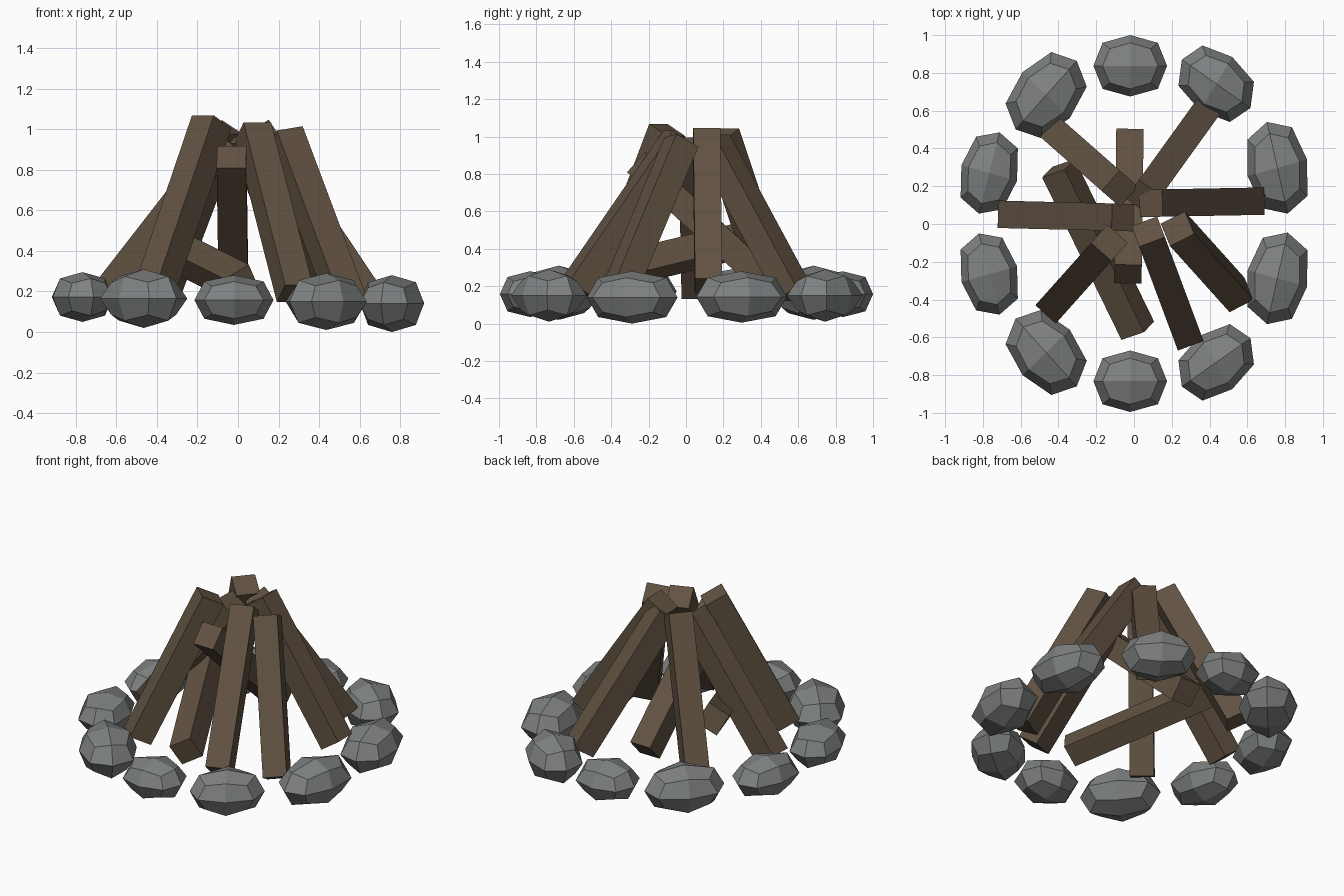
import bpy, bmesh, math
from mathutils import Vector, Matrix

if "Cube" in bpy.data.objects:
    bpy.data.objects.remove(bpy.data.objects["Cube"])


def material(name, rgb):
    m = bpy.data.materials.new(name)
    m.diffuse_color = (*rgb, 1)
    m.use_nodes = True
    m.node_tree.nodes["Principled BSDF"].inputs["Base Color"].default_value = m.diffuse_color
    return m


WOOD = material("wood", (0.12, 0.085, 0.055))
STONE = material("stone", (0.21, 0.22, 0.22))


def finish(bm, name, mat):
    me = bpy.data.meshes.new(name)
    bm.to_mesh(me)
    bm.free()
    me.materials.append(mat)
    ob = bpy.data.objects.new(name, me)
    bpy.context.collection.objects.link(ob)


def stone(name, lo, hi, turn):
    """Rounded 24-face boulder, turned about z and fitted to its bounds."""
    bm = bmesh.new()
    bmesh.ops.create_cube(bm, size=2)
    bmesh.ops.subdivide_edges(bm, edges=bm.edges[:], cuts=1, use_grid_fill=True)
    rot = Matrix.Rotation(math.radians(turn), 3, 'Z')
    for v in bm.verts:
        n = sum(abs(c) > 0.5 for c in v.co)
        v.co *= (1, 1, 0.75, 5 / 9)[n]
        v.co = rot @ Vector((v.co.x * 0.25, v.co.y * 0.18, v.co.z))
    lo, hi = Vector(lo), Vector(hi)
    ext = [max(v.co[i] for v in bm.verts) for i in range(3)]
    for v in bm.verts:
        v.co = Vector([(lo[i] + hi[i]) / 2 + v.co[i] / ext[i] * (hi[i] - lo[i]) / 2
                       for i in range(3)])
    finish(bm, name, STONE)


def log(name, bottom, top, roll=0, w=0.145):
    """Square beam between two end centres, rolled about its axis."""
    b, t = Vector(bottom), Vector(top)
    a = (t - b).normalized()
    u = Vector((a.y, -a.x, 0)).normalized()
    v = u.cross(a)
    c, s = math.cos(math.radians(roll)), math.sin(math.radians(roll))
    u, v = u * c + v * s, v * c - u * s
    bm = bmesh.new()
    bmesh.ops.create_cube(bm, size=1)
    for p in bm.verts:
        p.co = (b + t) / 2 + u * p.co.x * w + v * p.co.y * w + (t - b) * p.co.z
    bmesh.ops.recalc_face_normals(bm, faces=bm.faces[:])
    finish(bm, name, WOOD)


# Ring of ten stones: lower bounds, upper bounds, turn in degrees
stones = [
    ((-0.215, 0.675, 0.035), (0.175, 1.0, 0.28), 0),
    ((0.235, 0.54, 0.01), (0.635, 0.945, 0.29), -33),
    ((0.60, 0.055, 0.005), (0.918, 0.54, 0.28), 104),
    ((0.60, -0.53, 0.0), (0.918, -0.045, 0.28), 76),
    ((0.235, -0.935, 0.01), (0.635, -0.53, 0.29), 33),
    ((-0.215, -0.995, 0.035), (0.175, -0.67, 0.28), 0),
    ((-0.68, -0.905, 0.02), (-0.25, -0.455, 0.31), -47),
    ((-0.918, -0.48, 0.05), (-0.615, -0.05, 0.295), 105),
    ((-0.918, 0.055, 0.05), (-0.615, 0.485, 0.295), 75),
    ((-0.68, 0.455, 0.02), (-0.25, 0.91, 0.31), 47),
]
for i, (lo, hi, turn) in enumerate(stones):
    stone(f"ring_stone_{i + 1}", lo, hi, turn)

# Leaning logs: bottom centre, top centre
logs = [
    ((-0.663, 0.05, 0.175), (-0.06, 0.035, 0.95)),
    ((0.63, 0.12, 0.20), (0.09, 0.11, 1.005)),
    ((-0.022, 0.455, 0.20), (-0.032, -0.265, 0.863)),
    ((0.365, 0.58, 0.16), (0.05, 0.143, 0.97)),
    ((-0.405, 0.477, 0.14), (-0.075, 0.187, 1.01)),
    ((0.545, -0.375, 0.13), (0.23, -0.025, 0.97), 17),
    ((0.28, -0.59, 0.19), (0.075, -0.04, 0.99)),
    ((-0.425, -0.43, 0.165), (-0.13, -0.1, 1.035)),
]
for i, ends in enumerate(logs):
    log(f"leaning_log_{i + 1}", *ends)

# Fallen log lying inside the stack
log("fallen_log", (0.02, -0.565, 0.235), (-0.40, 0.295, 0.445), 30)
